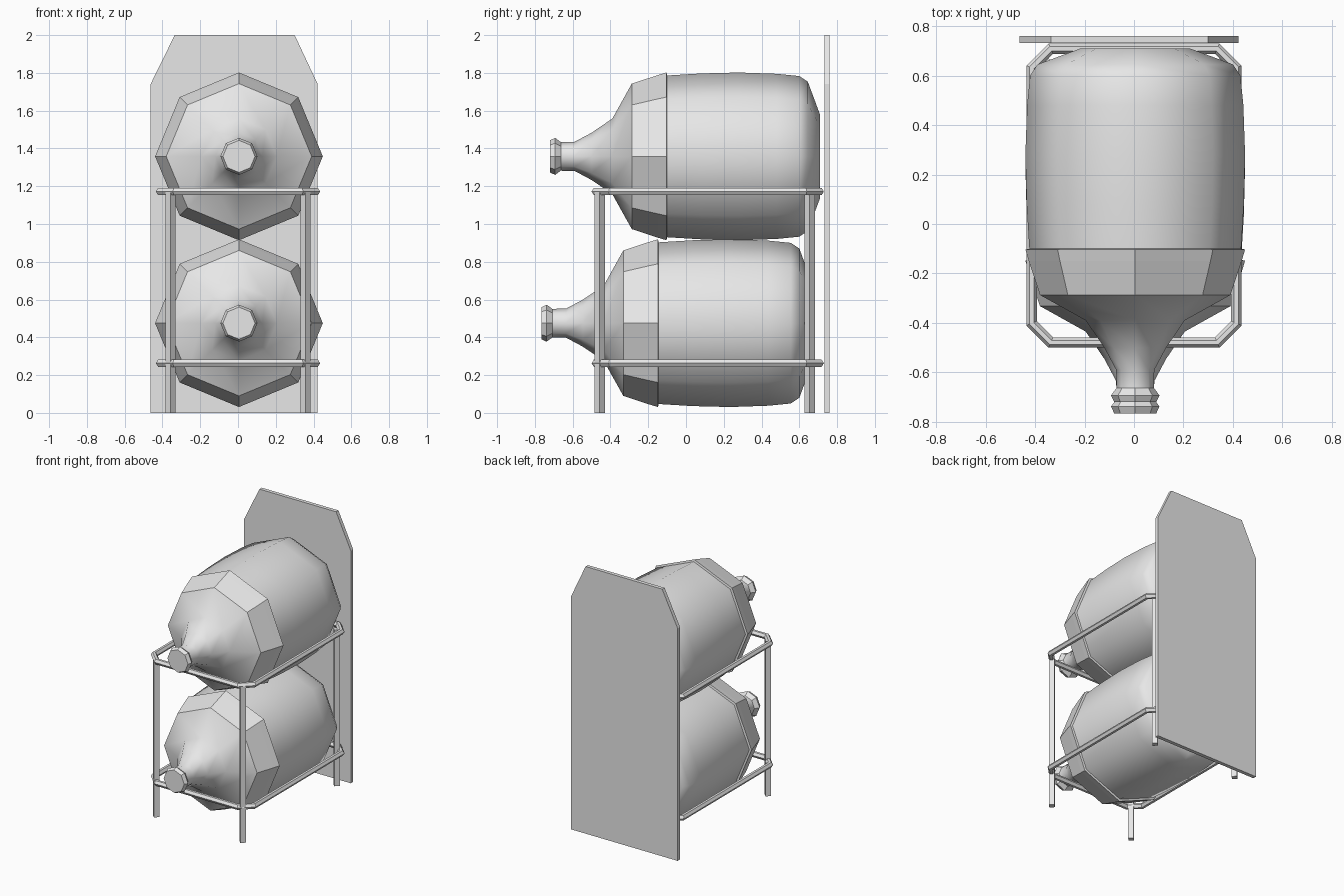
import bpy, bmesh
from math import cos, sin, pi, sqrt

if "Cube" in bpy.data.objects:
    bpy.data.objects.remove(bpy.data.objects["Cube"])

GREY = (0.8, 0.8, 0.8, 1)
grey = bpy.data.materials.new("plain_grey")
grey.use_nodes = True
grey.diffuse_color = GREY
grey.node_tree.nodes["Principled BSDF"].inputs["Base Color"].default_value = GREY


def finish(bm, name):
    bmesh.ops.recalc_face_normals(bm, faces=bm.faces)
    mesh = bpy.data.meshes.new(name)
    bm.to_mesh(mesh)
    bm.free()
    mesh.materials.append(grey)
    obj = bpy.data.objects.new(name, mesh)
    bpy.context.collection.objects.link(obj)
    return obj


def bridge(bm, a, b, smooth=False):
    """Join two closed loops of equal length with quads."""
    for i in range(len(a)):
        j = (i + 1) % len(a)
        bm.faces.new((a[i], a[j], b[j], b[i])).smooth = smooth


def prism(name, outline, offset):
    """Extrude a flat outline along an offset vector."""
    bm = bmesh.new()
    near = [bm.verts.new(p) for p in outline]
    far = [bm.verts.new([a + b for a, b in zip(p, offset)]) for p in outline]
    bridge(bm, near, far)
    bm.faces.new(near)
    bm.faces.new(far)
    return finish(bm, name)


# Bottle profile, mouth to base: y, radius, smooth flag of the next strip
PROFILE = [
    (-0.72, 0.085, False), (-0.693, 0.098, False), (-0.663, 0.076, True),
    (-0.59, 0.077, True), (-0.5, 0.125, True), (-0.39, 0.2, True),
    (-0.287, 0.385, False), (-0.15, 0.43, False), (-0.103, 0.444, False),
    (-0.1, 0.428, True), (0.08, 0.439, True), (0.28, 0.444, True),
    (0.48, 0.437, True), (0.6, 0.425, True), (0.645, 0.395, True),
    (0.71, 0.22, False),
]


def bottle(name, y0, z0):
    bm = bmesh.new()
    rings = [[bm.verts.new((0.005 + r * cos(k * pi / 4), y + y0, z0 + r * sin(k * pi / 4)))
              for k in range(8)] for y, r, _ in PROFILE]
    for a, b, (_, _, smooth) in zip(rings, rings[1:], PROFILE):
        bridge(bm, a, b, smooth)
    bm.faces.new(rings[0])
    bm.faces.new(rings[-1])
    return finish(bm, name)


bottle("upper_bottle", 0, 1.358)
bottle("lower_bottle", -0.045, 0.475)


# Rails: bevelled section swept round a rectangle with cut corners
def rail(name, z0):
    section = [(0, 0), (0.012, 0.019), (0.03, 0.019),
               (0.042, 0), (0.03, -0.019), (0.012, -0.019)]
    bm = bmesh.new()
    loops = []
    for d, z in section:
        x, front, back = 0.435 - d, -0.5 + d, 0.73 - d
        c = 0.09 - d * (2 - sqrt(2))
        plan = [(x, front + c), (x, back - c), (x - c, back), (c - x, back),
                (-x, back - c), (-x, front + c), (c - x, front), (x - c, front)]
        loops.append([bm.verts.new((px, py, z0 + z)) for px, py in plan])
    for a, b in zip(loops, loops[1:] + loops[:1]):
        bridge(bm, a, b)
    return finish(bm, name)


rail("upper_rail", 1.172)
rail("lower_rail", 0.263)

# Four legs, square and turned by 45 degrees
for side, x in (("left", 0.358), ("right", -0.358)):
    for end, y in (("front", -0.457), ("back", 0.655)):
        h = 0.027
        prism(f"{end}_{side}_leg",
              [(x + h, y, 0), (x, y + h, 0), (x - h, y, 0), (x, y - h, 0)], (0, 0, 1.17))

# Back board with cut top corners
prism("back_board",
      [(x, 0.732, z) for x, z in ((-0.463, 0), (0.422, 0), (0.422, 1.74),
                                  (0.3, 2), (-0.335, 2), (-0.463, 1.74))], (0, 0.028, 0))
